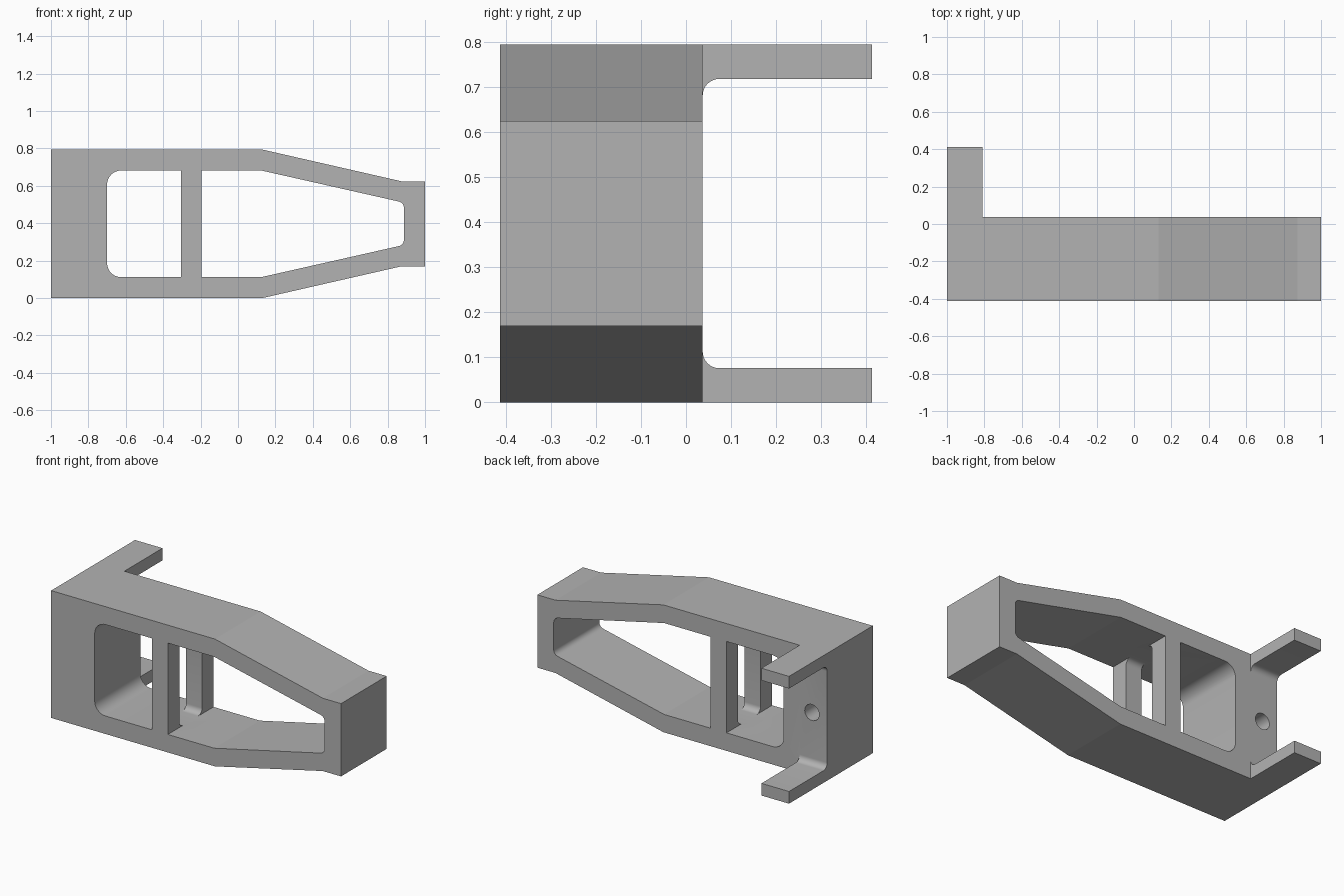
import bpy, bmesh, math
from mathutils import Vector

H = 0.794             # overall height
MID = H / 2
FRONT, BACK, TIP = -0.413, 0.037, 0.413

cube = bpy.data.objects.get("Cube")
if cube:
    bpy.data.objects.remove(cube, do_unlink=True)

grey = bpy.data.materials.new("plain grey")
grey.use_nodes = True
colour = (0.45, 0.45, 0.45, 1)
grey.diffuse_color = colour
grey.node_tree.nodes["Principled BSDF"].inputs["Base Color"].default_value = colour


def rounded(points, steps=8):
    """Outline from (a, b, radius) corners, with an arc where radius > 0."""
    out = []
    for i, (a, b, r) in enumerate(points):
        p = Vector((a, b))
        if not r:
            out.append(p)
            continue
        u = (Vector(points[i - 1][:2]) - p).normalized()
        v = (Vector(points[(i + 1) % len(points)][:2]) - p).normalized()
        half = u.angle(v) / 2
        centre = p + (u + v).normalized() * (r / math.sin(half))
        start = p + u * (r / math.tan(half)) - centre
        end = p + v * (r / math.tan(half)) - centre
        sweep = math.pi - 2 * half
        for k in range(steps + 1):
            t = k / steps
            out.append(centre + (start * math.sin((1 - t) * sweep)
                                 + end * math.sin(t * sweep)) / math.sin(sweep))
    return out


def extrude(name, outline, axis, lo, hi):
    """Prism of an outline: (x, z) along axis 'y', or (y, z) along axis 'x'."""
    bm = bmesh.new()
    place = (lambda p: (p[0], lo, p[1])) if axis == 'y' else (lambda p: (lo, p[0], p[1]))
    face = bm.faces.new([bm.verts.new(place(p)) for p in outline])
    geom = bmesh.ops.extrude_face_region(bm, geom=[face])["geom"]
    move = (0, hi - lo, 0) if axis == 'y' else (hi - lo, 0, 0)
    bmesh.ops.translate(bm, vec=move,
                        verts=[g for g in geom if isinstance(g, bmesh.types.BMVert)])
    bmesh.ops.recalc_face_normals(bm, faces=bm.faces)
    mesh = bpy.data.meshes.new(name)
    bm.to_mesh(mesh)
    bm.free()
    mesh.materials.append(grey)
    obj = bpy.data.objects.new(name, mesh)
    bpy.context.collection.objects.link(obj)
    return obj


def combine(target, other, operation):
    mod = target.modifiers.new(other.name, 'BOOLEAN')
    mod.operation, mod.solver, mod.object = operation, 'EXACT', other
    bpy.context.view_layer.objects.active = target
    bpy.ops.object.modifier_apply(modifier=mod.name)
    bpy.data.objects.remove(other, do_unlink=True)


def mirrored(lower):
    """Close a lower half outline with its reflection about mid height."""
    return lower + [(a, H - b, r) for a, b, r in reversed(lower)]


# Tapered body
body = extrude("bracket_body", rounded(mirrored(
    [(-1, 0, 0), (0.13, 0, 0), (0.875, 0.17, 0), (1, 0.17, 0)])), 'y', FRONT, BACK)

# Two rear arms joined by a filleted channel
channel = [(-0.2, 0, 0), (TIP, 0, 0), (TIP, 0.076, 0), (BACK, 0.076, 0.037)]
combine(body, extrude("rear_arms", rounded(mirrored(channel)), 'x', -1, -0.81), 'UNION')

# Openings either side of the upright web
FLOOR = 0.112
combine(body, extrude("left_opening", rounded(mirrored(
    [(-0.70, FLOOR, 0.075), (-0.305, FLOOR, 0)])), 'y', -0.6, 0.2), 'DIFFERENCE')
combine(body, extrude("right_opening", rounded(mirrored(
    [(-0.195, FLOOR, 0), (0.125, FLOOR, 0), (0.887, 0.284, 0.035)])),
    'y', -0.6, 0.2), 'DIFFERENCE')

# Slot that splits the web into front and rear posts
combine(body, extrude("web_slot", rounded(mirrored(
    [(-0.30, FLOOR, 0.037), (-0.076, FLOOR, 0.037)])), 'x', -0.4, -0.1), 'DIFFERENCE')

# Blind round hole in the back face
circle = [(-0.895 + 0.05 * math.cos(k * math.tau / 32),
           MID + 0.05 * math.sin(k * math.tau / 32)) for k in range(32)]
combine(body, extrude("bolt_hole", circle, 'y', BACK - 0.25, BACK + 0.1), 'DIFFERENCE')

bpy.ops.object.select_all(action='DESELECT')
body.select_set(True)
bpy.context.view_layer.objects.active = body
bpy.ops.object.shade_smooth_by_angle(angle=math.radians(12))
